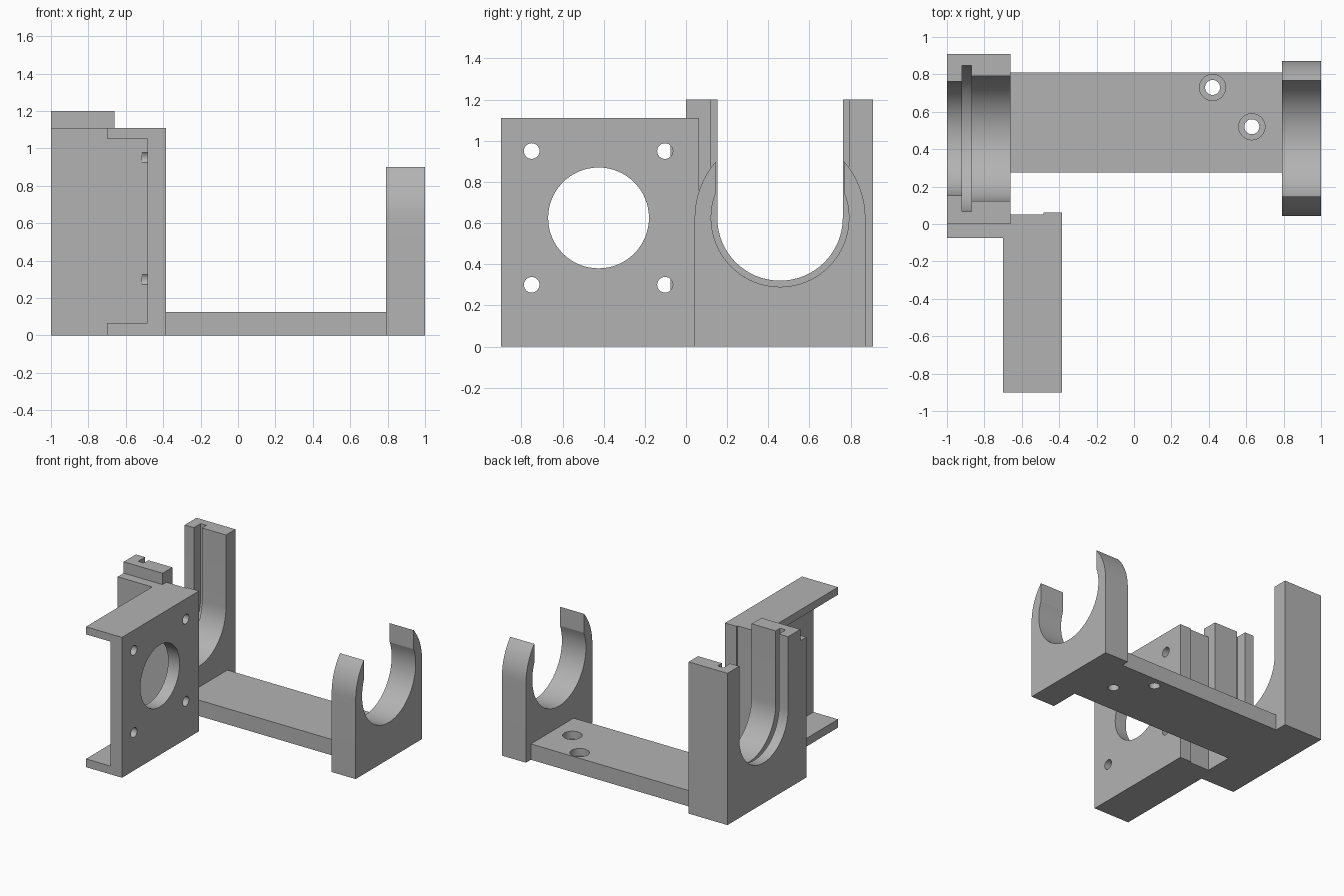
import bpy, bmesh
from math import sin, cos, radians, degrees, asin, acos

cube = bpy.data.objects.get("Cube")
if cube:
    bpy.data.objects.remove(cube, do_unlink=True)

grey = bpy.data.materials.new("plain grey")
grey.use_nodes = True
colour = (0.45, 0.45, 0.45, 1)
grey.diffuse_color = colour
grey.node_tree.nodes["Principled BSDF"].inputs["Base Color"].default_value = colour

CY, CZ = 0.457, 0.625     # axis of the cradle, along x
AXES = {"x": lambda a, b, d: (d, a, b), "z": lambda a, b, d: (a, b, d)}


def prism(name, profile, axis, lo, hi):
    """Extrude a closed 2D profile along an axis from lo to hi."""
    bm = bmesh.new()
    place = AXES[axis]
    face = bm.faces.new([bm.verts.new(place(a, b, lo)) for a, b in profile])
    out = bmesh.ops.extrude_face_region(bm, geom=[face])
    verts = [g for g in out["geom"] if isinstance(g, bmesh.types.BMVert)]
    bmesh.ops.translate(bm, verts=verts, vec=place(0, 0, hi - lo))
    bmesh.ops.recalc_face_normals(bm, faces=bm.faces)
    mesh = bpy.data.meshes.new(name)
    bm.to_mesh(mesh)
    bm.free()
    obj = bpy.data.objects.new(name, mesh)
    bpy.context.collection.objects.link(obj)
    mesh.materials.append(grey)
    return obj


def rect(a0, a1, b0, b1):
    return [(a0, b0), (a1, b0), (a1, b1), (a0, b1)]


def arc(a, b, r, start, end, steps):
    angles = [radians(start + (end - start) * i / steps) for i in range(steps + 1)]
    return [(a + r * cos(t), b + r * sin(t)) for t in angles]


def circle(a, b, r, steps=48):
    return arc(a, b, r, 0, 360, steps)[:-1]


def u_slot(r, top=1.5):
    """Round-bottomed slot that is open at the top."""
    return [(CY - r, top)] + arc(CY, CZ, r, 180, 360, 32) + [(CY + r, top)]


def activate(obj):
    bpy.ops.object.select_all(action="DESELECT")
    obj.select_set(True)
    bpy.context.view_layer.objects.active = obj


def cut(obj, profile, axis, lo, hi):
    cutter = prism("cutter", profile, axis, lo, hi)
    cutter.hide_render = True
    mod = obj.modifiers.new("cut", "BOOLEAN")
    mod.operation, mod.solver, mod.object = "DIFFERENCE", "EXACT", cutter
    activate(obj)
    bpy.ops.object.modifier_apply(modifier=mod.name)
    bpy.data.objects.remove(cutter, do_unlink=True)


# Tall cradle: stepped bore with a ring groove
tall = prism("tall_cradle", rect(0.0, 0.91, 0, 1.2), "x", -1, -0.66)
cut(tall, u_slot(0.305), "x", -1.1, -0.5)
cut(tall, u_slot(0.39), "x", -0.92, -0.87)
cut(tall, u_slot(0.335), "x", -0.9, -0.5)

# Short cradle: open ring with pointed tips on a straight foot
R_OUT, R_IN, TIP = 0.415, 0.335, 0.9
tip_angle = degrees(asin((TIP - CZ) / R_OUT))
half_gap = R_OUT * cos(radians(tip_angle))
lip = degrees(acos(half_gap / R_IN))
profile = [(CY - R_OUT, 0), (CY + R_OUT, 0)]
profile += arc(CY, CZ, R_OUT, 0, tip_angle, 8)
profile += arc(CY, CZ, R_IN, lip, -180 - lip, 40)
profile += arc(CY, CZ, R_OUT, 180 - tip_angle, 180, 8)
short = prism("short_cradle", profile, "x", 0.79, 1)

# Base bar with two counterbored screw holes
base = prism("base_bar", rect(-0.66, 0.79, 0.275, 0.81), "z", 0, 0.125)
for x, y in ((0.42, 0.73), (0.63, 0.52)):
    cut(base, circle(x, y, 0.07), "z", 0.065, 0.3)
    cut(base, circle(x, y, 0.04), "z", -0.1, 0.3)

# Motor bracket: channel with a back wall joining the tall cradle
plan = [(-0.7, -0.9), (-0.385, -0.9), (-0.385, 0.062), (-0.485, 0.062),
        (-0.485, 0.05), (-0.66, 0.05), (-0.66, 0), (-1, 0),
        (-1, -0.075), (-0.7, -0.075)]
bracket = prism("motor_bracket", plan, "z", 0, 1.11)
cut(bracket, rect(-1.1, -0.075, 0.065, 1.05), "x", -0.8, -0.485)
cut(bracket, circle(-0.425, CZ, 0.245, 64), "x", -0.6, -0.3)
for y in (-0.75, -0.102):
    for z in (0.3, 0.95):
        cut(bracket, circle(y, z, 0.038, 32), "x", -0.513, -0.3)

for obj in (tall, short, base, bracket):
    activate(obj)
    bpy.ops.object.shade_smooth_by_angle(angle=radians(18))
